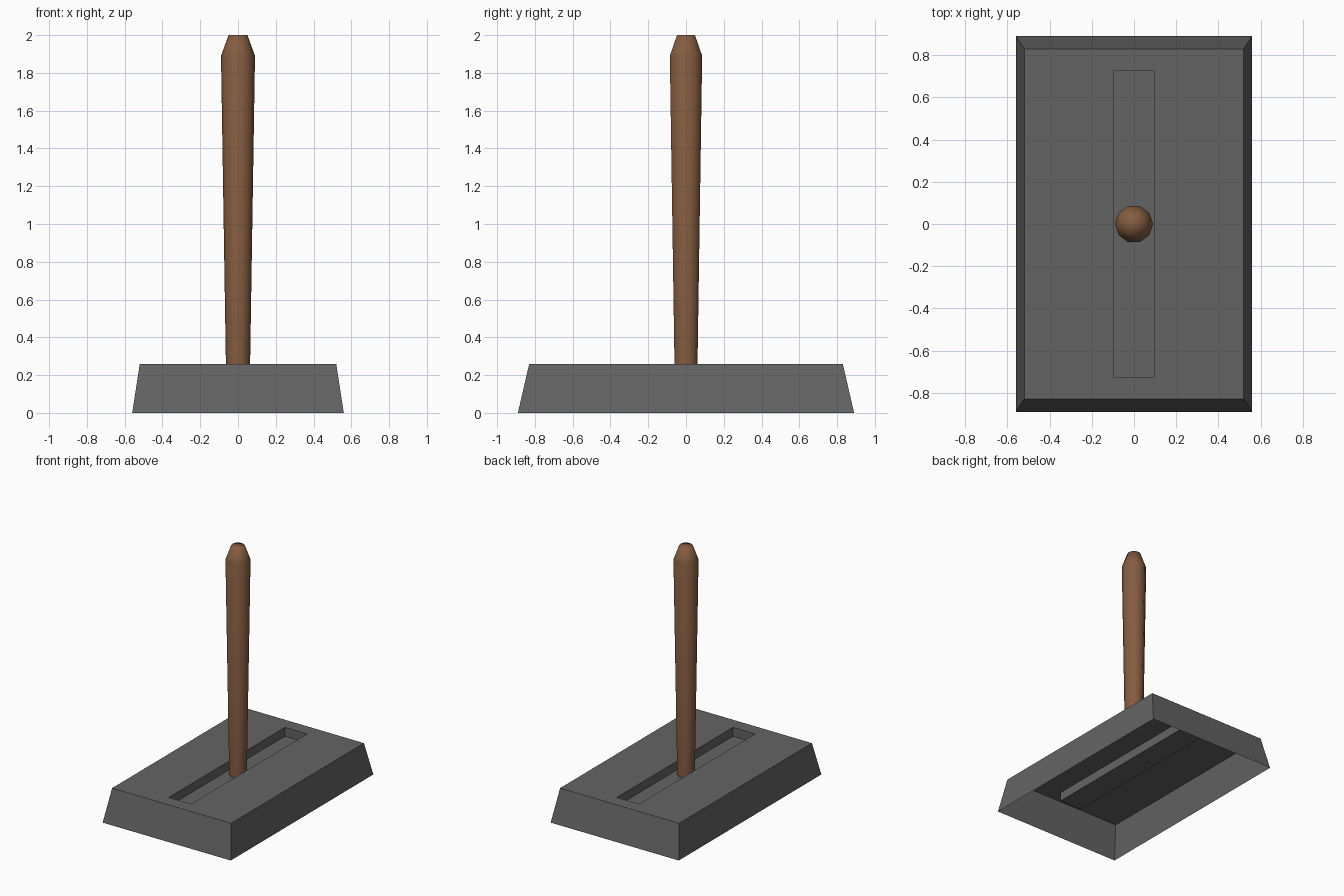
import bpy
import bmesh
from math import cos, sin, tau

default = bpy.data.objects.get("Cube")
if default:
    bpy.data.objects.remove(default)


def material(name, rgb):
    mat = bpy.data.materials.new(name)
    mat.use_nodes = True
    mat.diffuse_color = (*rgb, 1)
    mat.node_tree.nodes["Principled BSDF"].inputs["Base Color"].default_value = (*rgb, 1)
    return mat


def loft(name, rings, mat, smooth):
    """Join rings of points with quads and close the last ring."""
    bm = bmesh.new()
    loops = [[bm.verts.new(p) for p in ring] for ring in rings]
    for low, high in zip(loops, loops[1:]):
        n = len(low)
        for i in range(n):
            j = (i + 1) % n
            bm.faces.new((low[i], low[j], high[j], high[i]))
    bm.faces.new(loops[-1])
    for face in bm.faces:
        face.smooth = smooth
    mesh = bpy.data.meshes.new(name)
    bm.to_mesh(mesh)
    bm.free()
    mesh.materials.append(mat)
    obj = bpy.data.objects.new(name, mesh)
    bpy.context.collection.objects.link(obj)
    return obj


def rectangle(x, y, z):
    return [(-x, -y, z), (x, -y, z), (x, y, z), (-x, y, z)]


def circle(radius, z, sides=10):
    return [(radius * cos(tau * i / sides), radius * sin(tau * i / sides), z)
            for i in range(sides)]


grey = material("dark grey metal", (0.127, 0.127, 0.127))
brown = material("brown wood", (0.235, 0.108, 0.052))

TOP, FLOOR = 0.26, 0.19

# Hollow sloped base, open underneath, with a sunken slot along its length
loft("base", [rectangle(0.56, 0.89, 0), rectangle(0.52, 0.83, TOP),
              rectangle(0.097, 0.725, TOP), rectangle(0.097, 0.725, FLOOR)],
     grey, False)

# Tapered handle standing on the slot floor, with a chamfered tip
loft("handle", [circle(0.063, FLOOR), circle(0.09, 1.89), circle(0.05, 2)],
     brown, True)
